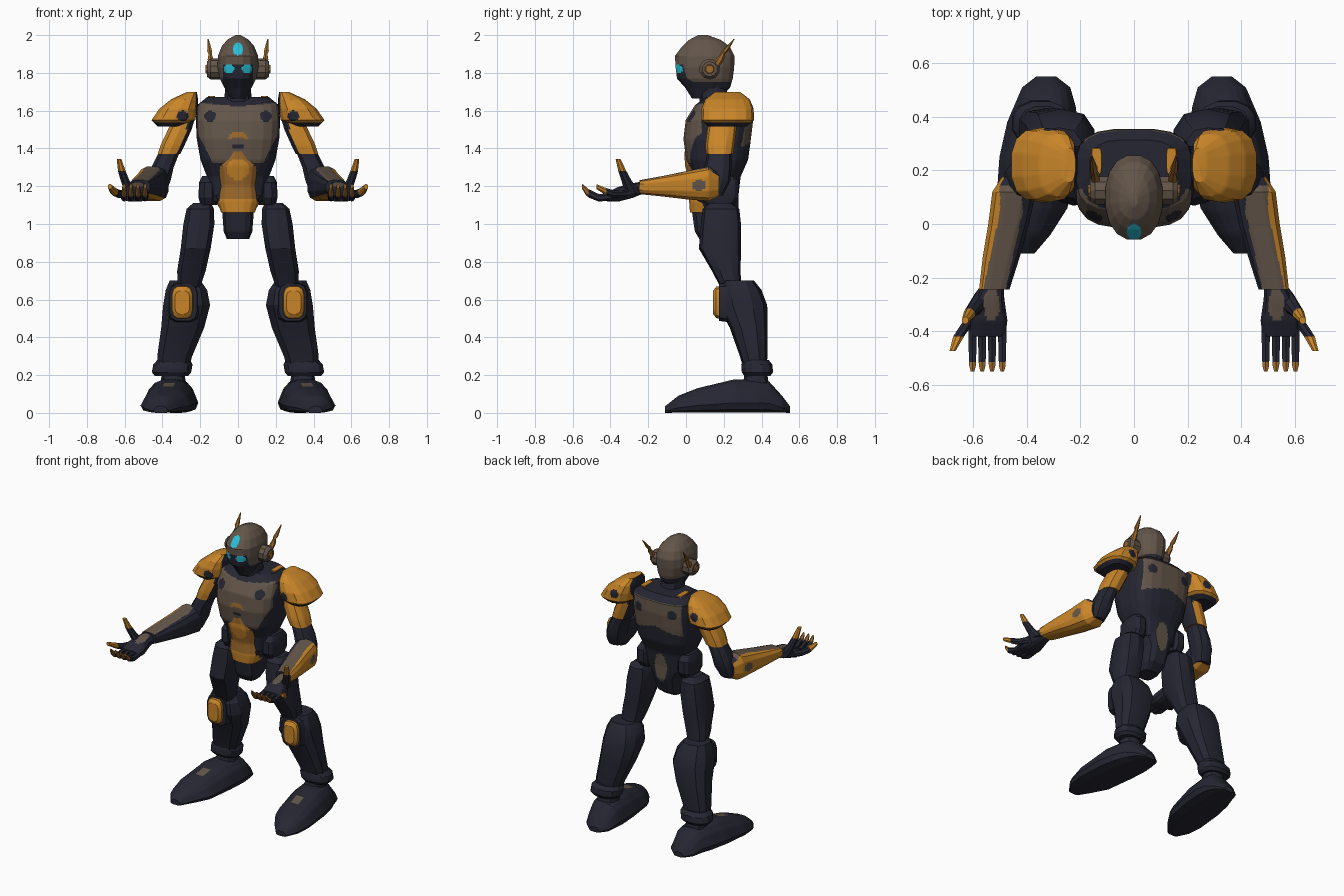
import bpy, bmesh, math
from mathutils import Vector

COLOURS = [("dark_armour", (0.0185, 0.0195, 0.032)), ("orange", (0.58, 0.235, 0.022)),
           ("bronze", (0.125, 0.092, 0.068)), ("burnt_orange", (0.33, 0.14, 0.025)),
           ("glow_cyan", (0.02, 0.53, 0.69))]
MATS = []
for label, rgb in COLOURS:
    m = bpy.data.materials.new(label)
    m.diffuse_color = (*rgb, 1)
    MATS.append(m)
DARK, ORANGE, BRONZE, BURNT, CYAN = range(5)
X, Y, Z = range(3)


def loft(name, axis, secs, colour=DARK, n=12, p=2.4, taper=0.0, cuts=0, pair=False):
    """Skin rings (position, centre a, centre b, radius a, radius b) along an axis.
    colour is an index or a rule taking (centre with positive x, normal)."""
    for s in ((1, -1) if pair else (1,)):
        bm = bmesh.new()
        rings = []
        for pos, ca, cb, ra, rb in secs:
            ring = []
            for i in range(n):
                t = 2 * math.pi * (i + 0.5) / n
                c, d = math.cos(t), math.sin(t)
                c = math.copysign(abs(c) ** (2 / p), c)
                d = math.copysign(abs(d) ** (2 / p), d)
                a, b = ca + ra * c * (1 - taper * d), cb + rb * d
                co = ((pos, a, b), (a, pos, b), (a, b, pos))[axis]
                ring.append(bm.verts.new((co[0] * s, co[1], co[2])))
            rings.append(ring)
        for r, q in zip(rings, rings[1:]):
            for i in range(n):
                j = (i + 1) % n
                bm.faces.new((r[i], r[j], q[j], q[i]))
        bm.faces.new(rings[0])
        bm.faces.new(rings[-1])
        if cuts:
            bmesh.ops.subdivide_edges(bm, edges=bm.edges[:], cuts=cuts, use_grid_fill=True)
        bmesh.ops.recalc_face_normals(bm, faces=bm.faces[:])
        bm.normal_update()
        for f in bm.faces:
            if callable(colour):
                c, v = f.calc_center_median(), f.normal
                f.material_index = colour(Vector((abs(c.x), c.y, c.z)), Vector((v.x * s, v.y, v.z)))
            else:
                f.material_index = colour
        full = name if not pair else ("left_" if s > 0 else "right_") + name
        me = bpy.data.meshes.new(full)
        bm.to_mesh(me)
        bm.free()
        for m in MATS:
            me.materials.append(m)
        ob = bpy.data.objects.new(full, me)
        bpy.context.collection.objects.link(ob)
        bpy.ops.object.select_all(action='DESELECT')
        ob.select_set(True)
        bpy.context.view_layer.objects.active = ob
        bpy.ops.object.shade_smooth_by_angle(angle=math.radians(28))


def near(a, b, a0, b0, ra, rb):
    return ((a - a0) / ra) ** 2 + ((b - b0) / rb) ** 2 < 1


# --- Head: helmet, dark face, glowing eyes and forehead lamp
def head_rule(c, v):
    if c.y < 0.06:
        if near(c.x, c.z, 0, 1.926, 0.027, 0.034):
            return CYAN
        if near(c.x, c.z, 0.048, 1.822, 0.028, 0.023):
            return CYAN
        if c.x < 0.08 and c.z < 1.845:
            return DARK
    return BRONZE if c.z > 1.752 else DARK


loft("head", Z, [(1.665, 0, 0.10, 0.04, 0.07), (1.72, 0, 0.115, 0.072, 0.12),
                 (1.77, 0, 0.10, 0.098, 0.15), (1.83, 0, 0.10, 0.11, 0.158),
                 (1.89, 0, 0.099, 0.108, 0.16), (1.94, 0, 0.105, 0.088, 0.128),
                 (1.975, 0, 0.10, 0.058, 0.085), (2.0, 0, 0.09, 0.014, 0.025)],
     head_rule, n=16, p=2.25, cuts=7)
loft("neck", Z, [(1.58, 0, 0.16, 0.09, 0.09), (1.64, 0, 0.15, 0.075, 0.08),
                 (1.73, 0, 0.14, 0.07, 0.075)])
loft("ear_disc", X, [(0.09, 0.125, 1.82, 0.055, 0.055), (0.145, 0.125, 1.82, 0.055, 0.055),
                     (0.165, 0.125, 1.82, 0.04, 0.04)], BRONZE, n=10, p=2, pair=True)
loft("ear_hub", X, [(0.16, 0.125, 1.82, 0.028, 0.028), (0.172, 0.125, 1.82, 0.022, 0.022)],
     BURNT, n=8, p=2, pair=True)
loft("antenna", Z, [(1.82, 0.14, 0.15, 0.012, 0.02), (1.87, 0.145, 0.178, 0.018, 0.022),
                    (1.90, 0.147, 0.195, 0.010, 0.013), (1.915, 0.15, 0.205, 0.015, 0.017),
                    (1.98, 0.158, 0.255, 0.003, 0.003)], BURNT, n=6, p=2, pair=True)


# --- Torso: painted breastplate and back plate
def torso_rule(c, v):
    if c.y < 0.13 and v.y < 0.1:
        wide = 0.213 if c.z > 1.48 else 0.213 - (1.48 - c.z) * 0.5
        if near(c.x, c.z, 0.148, 1.57, 0.031, 0.029) or (c.x < 0.036 and 1.397 < c.z < 1.424):
            return DARK
        if near(c.x, c.z, 0, 1.445, 0.055, 0.042) and c.z > 1.448 \
                and not near(c.x, c.z, 0, 1.445, 0.032, 0.018):
            return BURNT
        if c.x < wide and 1.325 < c.z < 1.622 + 0.1 * c.x:
            return BRONZE
    elif c.y > 0.24:
        if near(c.x, c.z, 0.13, 1.56, 0.032, 0.032):
            return DARK
        if c.x < 0.185 and 1.455 - c.x * 0.25 < c.z < 1.632:
            return BRONZE
        if near(c.x, c.z, 0, 1.14, 0.046, 0.10):
            return BRONZE
    return DARK


loft("torso", Z, [(1.12, 0, 0.165, 0.14, 0.11), (1.25, 0, 0.165, 0.165, 0.125),
                  (1.34, 0, 0.165, 0.20, 0.165), (1.45, 0, 0.165, 0.22, 0.18),
                  (1.55, 0, 0.177, 0.225, 0.18), (1.63, 0, 0.20, 0.217, 0.153),
                  (1.672, 0, 0.21, 0.165, 0.105)], torso_rule, n=20, p=3.2, cuts=10)
loft("collar_strip", Z, [(1.67, 0.14, 0.235, 0.02, 0.05), (1.678, 0.14, 0.235, 0.018, 0.048)],
     ORANGE, p=5, pair=True)


# --- Abdomen plate, pelvis and hip pods
def belly_rule(c, v):
    if c.y > 0.14:
        return DARK
    return ORANGE if c.z < 1.13 or near(c.x, c.z, 0, 1.29, 0.06, 0.055) else BURNT


loft("abdomen", Z, [(1.06, 0, 0.10, 0.09, 0.08), (1.12, 0, 0.12, 0.112, 0.105),
                    (1.20, 0, 0.12, 0.102, 0.10), (1.31, 0, 0.10, 0.118, 0.107),
                    (1.385, 0, 0.09, 0.05, 0.10)], belly_rule, n=16, p=2.8, cuts=6)
loft("pelvis", Z, [(0.92, 0, 0.13, 0.06, 0.06), (0.96, 0, 0.145, 0.077, 0.10),
                   (1.06, 0, 0.155, 0.085, 0.125), (1.15, 0, 0.16, 0.14, 0.12)],
     lambda c, v: BRONZE if c.y > 0.2 and near(c.x, c.z, 0, 1.14, 0.046, 0.10) else DARK,
     p=3.5, cuts=8)
loft("hip_pod", Z, [(1.10, 0.155, 0.18, 0.045, 0.075), (1.14, 0.158, 0.18, 0.052, 0.10),
                    (1.22, 0.158, 0.18, 0.05, 0.10), (1.255, 0.155, 0.18, 0.035, 0.07)],
     p=3, pair=True)

# --- Legs
loft("thigh", Z, [(0.66, 0.26, 0.24, 0.06, 0.055), (0.75, 0.247, 0.213, 0.078, 0.075),
                  (0.87, 0.224, 0.18, 0.082, 0.112), (1.0, 0.207, 0.185, 0.085, 0.106),
                  (1.08, 0.20, 0.185, 0.075, 0.097), (1.11, 0.19, 0.185, 0.05, 0.06)],
     n=10, p=2.8, pair=True)
loft("shin", Z, [(0.20, 0.345, 0.37, 0.075, 0.055), (0.30, 0.335, 0.358, 0.096, 0.073),
                 (0.45, 0.293, 0.332, 0.118, 0.10), (0.57, 0.272, 0.30, 0.129, 0.13),
                 (0.65, 0.273, 0.285, 0.114, 0.115), (0.70, 0.28, 0.28, 0.085, 0.08)],
     n=10, p=2.6, pair=True)
loft("knee_pad", Y, [(0.143, 0.295, 0.585, 0.04, 0.062), (0.16, 0.295, 0.585, 0.055, 0.085),
                     (0.18, 0.295, 0.585, 0.058, 0.088)], ORANGE, n=12, p=3.5, pair=True)
loft("knee_frame", Y, [(0.175, 0.29, 0.585, 0.075, 0.10), (0.25, 0.285, 0.585, 0.095, 0.11)],
     p=3.5, pair=True)
loft("ankle_cuff", Z, [(0.195, 0.352, 0.378, 0.09, 0.07), (0.215, 0.352, 0.378, 0.107, 0.085),
                       (0.255, 0.345, 0.375, 0.107, 0.085), (0.28, 0.34, 0.37, 0.09, 0.07)],
     pair=True)
loft("ankle", Z, [(0.12, 0.34, 0.37, 0.075, 0.075), (0.22, 0.345, 0.37, 0.06, 0.06)], pair=True)
loft("foot", Y, [(-0.11, 0.41, 0.018, 0.035, 0.018), (-0.04, 0.405, 0.046, 0.085, 0.046),
                 (0.06, 0.382, 0.066, 0.122, 0.066), (0.25, 0.36, 0.089, 0.13, 0.089),
                 (0.38, 0.342, 0.09, 0.12, 0.09), (0.44, 0.333, 0.084, 0.105, 0.084),
                 (0.51, 0.328, 0.045, 0.082, 0.045), (0.55, 0.328, 0.018, 0.035, 0.018)],
     lambda c, v: BRONZE if v.z > 0.4 and abs(c.x - 0.365) < 0.026 and 0.11 < c.y < 0.17 else DARK,
     p=3, taper=0.3, cuts=4, pair=True)


# --- Shoulders and arms
def shoulder_rule(c, v):
    if c.z < 1.535 or c.x < 0.224:
        return DARK
    if near(c.x, c.z, 0.293, 1.572, 0.03, 0.028) and c.y < 0.2:
        return DARK
    if near(c.x, c.z, 0.31, 1.60, 0.03, 0.03) and c.y > 0.24:
        return DARK
    return ORANGE


loft("shoulder_pad", Z, [(1.515, 0.35, 0.22, 0.075, 0.10), (1.55, 0.342, 0.22, 0.118, 0.14),
                         (1.61, 0.315, 0.22, 0.103, 0.138), (1.66, 0.283, 0.22, 0.073, 0.118),
                         (1.70, 0.243, 0.22, 0.025, 0.065)],
     shoulder_rule, n=14, p=2.6, cuts=7, pair=True)
loft("upper_arm", Z, [(1.58, 0.275, 0.20, 0.055, 0.07), (1.50, 0.308, 0.19, 0.065, 0.077),
                      (1.42, 0.345, 0.18, 0.066, 0.077), (1.37, 0.365, 0.178, 0.062, 0.072)],
     lambda c, v: DARK if v.x < -0.75 or c.z > 1.5 and c.x < 0.27 else ORANGE,
     n=10, p=2.6, cuts=2, pair=True)
loft("elbow", Z, [(1.40, 0.355, 0.18, 0.056, 0.062), (1.30, 0.40, 0.17, 0.062, 0.072),
                  (1.23, 0.42, 0.165, 0.066, 0.07), (1.15, 0.435, 0.14, 0.05, 0.055)],
     n=10, pair=True)


# Forearm: bronze strip on top, orange outside and below, dark inside
def forearm_rule(c, v):
    if near(c.y, c.z, 0.07, 1.205, 0.032, 0.032) and v.x > 0.5:
        return BRONZE
    off = c.x - (0.468 - 0.22 * min(c.y, 0.04))
    if v.z > 0.45:
        if off > 0.042 and c.y < 0.16:
            return ORANGE
        return BRONZE if off > -0.042 and c.y < 0.14 else DARK
    return ORANGE if v.x > 0.15 or v.z < -0.6 else DARK


loft("forearm", Y, [(0.175, 0.44, 1.205, 0.055, 0.06), (0.12, 0.448, 1.213, 0.083, 0.094),
                    (0.0, 0.468, 1.205, 0.078, 0.076), (-0.12, 0.495, 1.20, 0.071, 0.056),
                    (-0.245, 0.522, 1.195, 0.058, 0.038)],
     forearm_rule, n=12, p=3, cuts=6, pair=True)

# --- Open hands with curled fingers and coloured tips
loft("palm", Y, [(-0.22, 0.522, 1.195, 0.036, 0.032), (-0.28, 0.538, 1.178, 0.055, 0.04),
                 (-0.36, 0.545, 1.157, 0.074, 0.04), (-0.42, 0.547, 1.143, 0.068, 0.023)],
     lambda c, v: BRONZE if v.z > 0.5 and near(c.x, c.y, 0.532, -0.3, 0.03, 0.06) else DARK,
     p=2.8, cuts=4, pair=True)
for label, x in (("index", 0.603), ("middle", 0.567), ("ring", 0.53), ("little", 0.492)):
    loft(label + "_finger", Y, [(-0.39, x, 1.147, 0.018, 0.02), (-0.46, x, 1.138, 0.017, 0.02),
                                (-0.515, x, 1.162, 0.015, 0.022), (-0.53, x, 1.175, 0.014, 0.022),
                                (-0.55, x, 1.2, 0.008, 0.013)],
         lambda c, v: BURNT if c.y < -0.522 else DARK, n=6, p=2, pair=True)
loft("outer_finger", Y, [(-0.31, 0.58, 1.16, 0.024, 0.024), (-0.38, 0.628, 1.158, 0.023, 0.021),
                         (-0.42, 0.655, 1.17, 0.022, 0.021), (-0.475, 0.678, 1.198, 0.012, 0.014)],
     lambda c, v: ORANGE if c.y < -0.42 else DARK, n=8, p=2, pair=True)
loft("thumb", Z, [(1.16, 0.565, -0.28, 0.034, 0.045), (1.23, 0.598, -0.315, 0.025, 0.029),
                  (1.28, 0.615, -0.337, 0.022, 0.023), (1.345, 0.63, -0.36, 0.013, 0.014)],
     lambda c, v: ORANGE if c.z > 1.28 else DARK, n=8, p=2, pair=True)
